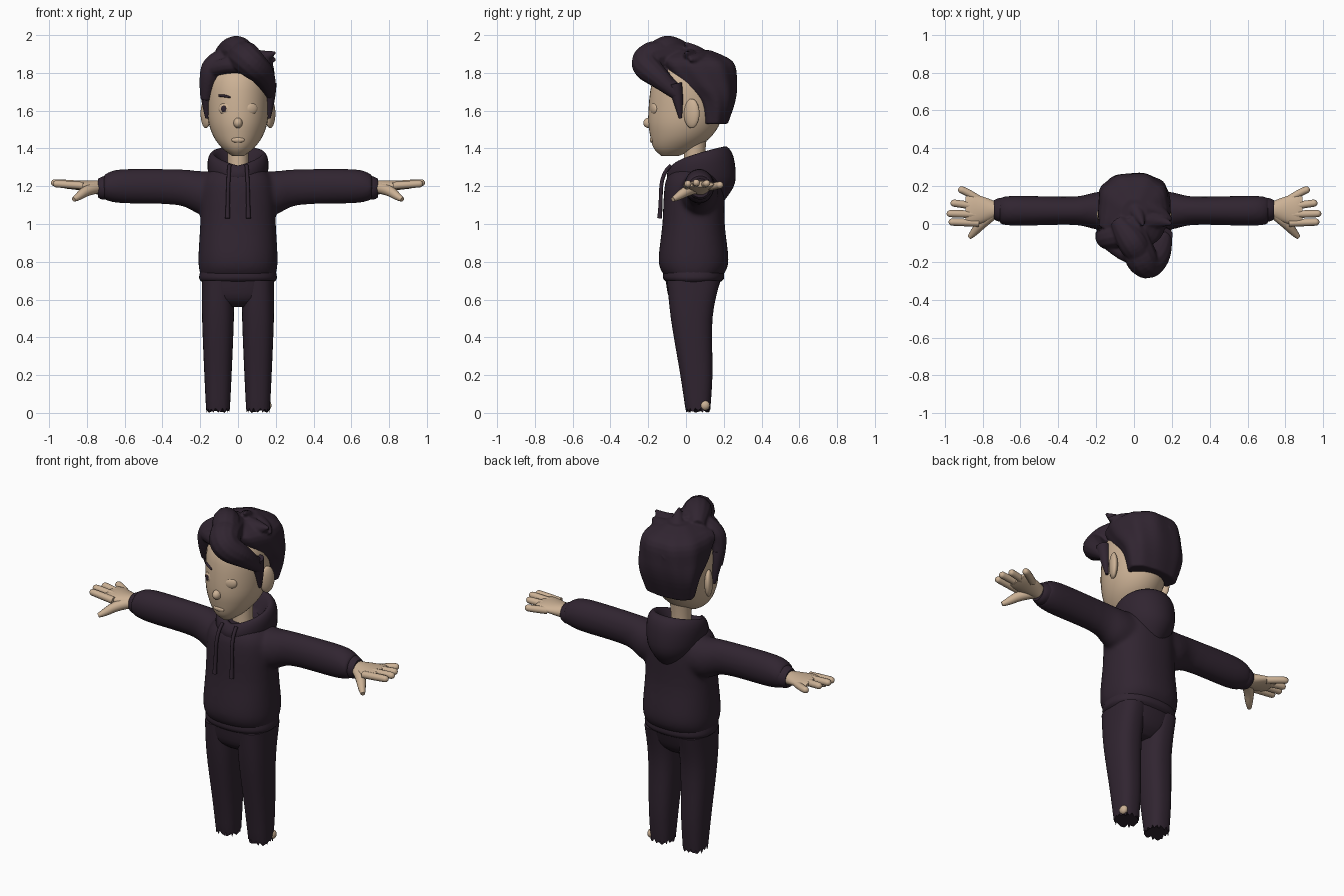
import bpy, bmesh, math
from mathutils import Matrix, Vector

cube = bpy.data.objects.get("Cube")
if cube:
    bpy.data.objects.remove(cube, do_unlink=True)

UNIT = 0.01  # every part is measured in hundredths


def material(name, rgb):
    mat = bpy.data.materials.new(name)
    mat.use_nodes = True
    mat.diffuse_color = (*rgb, 1)
    mat.node_tree.nodes["Principled BSDF"].inputs["Base Color"].default_value = (*rgb, 1)
    return mat


DARK = material("dark plum", (0.03, 0.018, 0.03))
SKIN = material("warm skin", (0.6, 0.44, 0.3))


def refine(rings, steps=4):
    """Smooth curve of rings running through the given ones."""
    keys = [Vector(ring) for ring in rings]
    last = len(keys) - 1
    fine = []
    for k in range(last):
        start, end = keys[k], keys[k + 1]
        leave = (end - keys[max(k - 1, 0)]) / 2
        arrive = (keys[min(k + 2, last)] - start) / 2
        for step in range(steps):
            t = step / steps
            bend = leave * (1 - t) - arrive * t + (end - start) * (2 * t - 1)
            fine.append(start.lerp(end, t) + bend * t * (1 - t))
    return fine + [keys[last]]


def loft(bm, rings, along_x=False, side=1, mid=0, segments=40, power=2, ridge=0, hem=0):
    """Skin rings of (position, half width, depth start, depth end, optional rear lift)."""
    loops = []
    for ring in refine(rings):
        position, half, near, far = ring[:4]
        lift = ring[4] if len(ring) > 4 else 0
        loop = []
        for i in range(segments):
            angle = math.tau * i / segments
            c, s = math.cos(angle), math.sin(angle)
            grow = 1 + ridge * math.sin(9 * angle + position / 12)
            a = mid + half * grow * math.copysign(abs(c) ** (2 / power), c)
            b = (near + far) / 2 + (far - near) / 2 * grow * math.copysign(abs(s) ** (2 / power), s)
            h = position + lift * ((1 + s) / 2) ** 0.6
            if not loops:
                h += hem * (1 + math.sin(i * 2.3))
            co = Vector((side * h, a, b) if along_x else (a, b, h))
            loop.append(bm.verts.new(co * UNIT))
        loops.append(loop)
    for low, high in zip(loops, loops[1:]):
        for i in range(segments):
            bm.faces.new((low[i - 1], low[i], high[i], high[i - 1]))
    bm.faces.new(loops[0])
    bm.faces.new(loops[-1])


def select(objects, active):
    bpy.ops.object.select_all(action="DESELECT")
    for ob in objects:
        ob.select_set(True)
    bpy.context.view_layer.objects.active = active


def polish(ob, mirror):
    select([ob], ob)
    bpy.ops.object.shade_smooth_by_angle(angle=math.radians(50))
    if mirror:
        ob.modifiers.new("Mirror", "MIRROR")
    return ob


def finish(name, bm, mat, mirror=False):
    bmesh.ops.recalc_face_normals(bm, faces=bm.faces)
    mesh = bpy.data.meshes.new(name)
    bm.to_mesh(mesh)
    bm.free()
    mesh.materials.append(mat)
    ob = bpy.data.objects.new(name, mesh)
    bpy.context.collection.objects.link(ob)
    return polish(ob, mirror)


def lofted(name, mat, rings, mirror=False, **options):
    bm = bmesh.new()
    loft(bm, rings, **options)
    return finish(name, bm, mat, mirror)


def blob(name, mat, centre, size, mirror=False, turn=0):
    bm = bmesh.new()
    bmesh.ops.create_uvsphere(bm, u_segments=24, v_segments=14, radius=UNIT)
    place = Matrix.Translation(Vector(centre) * UNIT)
    bm.transform(place @ Matrix.Rotation(math.radians(turn), 4, "Z") @ Matrix.Diagonal((*size, 1)))
    return finish(name, bm, mat, mirror)


def tube(name, mat, points, mirror=False):
    """Tapered tube guided by points of (x, y, z, radius)."""
    curve = bpy.data.curves.new(name, "CURVE")
    curve.dimensions = "3D"
    curve.bevel_depth = UNIT
    curve.use_fill_caps = True
    spline = curve.splines.new("NURBS")
    spline.points.add(len(points) - 1)
    for point, (x, y, z, radius) in zip(spline.points, points):
        point.co = (x * UNIT, y * UNIT, z * UNIT, 1)
        point.radius = radius
    spline.order_u = 3
    spline.use_endpoint_u = True
    spline.resolution_u = 6
    curve.materials.append(mat)
    ob = bpy.data.objects.new(name, curve)
    bpy.context.collection.objects.link(ob)
    select([ob], ob)
    bpy.ops.object.convert(target="MESH")
    return polish(bpy.context.object, mirror)


def fuse(ob, voxel, rounds):
    remesh = ob.modifiers.new("Fuse", "REMESH")
    remesh.mode = "VOXEL"
    remesh.voxel_size = voxel * UNIT
    remesh.use_smooth_shade = True
    soften = ob.modifiers.new("Soften", "SMOOTH")
    soften.iterations = rounds


# Hoodie body fused with both sleeves
body = bmesh.new()
loft(body, [(72, 19.5, -11, 19), (80, 21, -14.5, 22.5), (100, 20, -12.5, 20.5),
            (122, 19, -11, 20), (130, 12, -6, 16)], power=2.3)
for side in (1, -1):
    loft(body, [(0, 11, 106, 128), (19, 10, 105, 128), (32, 7.5, 110, 129),
                (62, 8, 111, 129), (71, 7, 113, 126)], along_x=True, side=side, mid=7)
fuse(finish("hoodie", body, DARK), 1.2, 8)

# Waistband and cuffs
lofted("waistband", DARK, [(68.5, 18, -9, 17), (71, 20.5, -12, 20), (75, 20, -12, 20)], power=2.3)
lofted("cuff", DARK, [(69, 6.5, 113, 126), (72, 6, 113, 125), (74, 5, 114, 124)],
       mirror=True, along_x=True, mid=7.5)

# Hood, low in front and tall behind, folding into the neck
lofted("hood", DARK, [(117, 10, -7, 20, -5), (125, 15, -10, 26, -3), (129, 16, -9, 25, 7),
                      (131, 13, -6, 20, 10), (127, 8, -1, 14, 4)])
tube("drawstring", DARK, [(4.5, -8, 131, 1), (5, -13, 127, 1), (5.5, -13.5, 108, 1), (5.5, -14, 103, 1.3)],
     mirror=True)

# Trousers with ragged hems
lofted("trouser_leg", DARK, [(0, 6.2, 0, 12.7), (20, 7.2, -3, 14), (50, 8.4, -8, 14), (70, 8.5, -10, 18)],
       mirror=True, mid=10.6, power=2.5, hem=1.3)
lofted("trouser_seat", DARK, [(56, 8, -4, 10), (61, 17, -9, 15), (72, 19, -11, 19)], power=2.5)
blob("ankle_patch", SKIN, (15.7, 10, 4), (2, 2.6, 2.6))

# Hands
lofted("palm", SKIN, [(72, 4, 115, 123), (80, 7, 117, 123), (86, 8, 118.5, 123), (89, 7, 119.5, 122.5)],
       mirror=True, along_x=True, mid=7.5, segments=24)
for label, root, end, tip in (("index", 0.5, 1, 98), ("middle", 5, 5.5, 99),
                              ("ring", 9, 11, 97), ("little", 13, 18, 93)):
    height = 122 - abs(end - 7) / 8
    tube(label + "_finger", SKIN, [(82, root, height - 1, 2), (tip - 3, end, height, 2),
                                   (tip - 0.5, end, height, 1.7), (tip, end, height, 0.3)], mirror=True)
tube("thumb", SKIN, [(75, 5, 119, 3), (80, 1, 118, 3), (85, -5, 114, 2), (87, -7, 113, 1.2)], mirror=True)

# Neck and head
lofted("neck", SKIN, [(124, 6, -1.5, 11), (134, 5.5, -1, 10), (146, 6, -1, 11)])
lofted("head", SKIN, [(136, 3, -13, -4), (140, 8.3, -17, 5), (147, 13.3, -19, 14), (157, 16, -20, 19),
                      (175, 16.2, -18, 20), (184, 12, -12, 15)])
blob("nose", SKIN, (0, -19.5, 153.5), (2.4, 3.1, 2.8))
blob("lips", SKIN, (0, -18, 144.5), (3.5, 1.2, 1.5))
blob("eyelid", SKIN, (7, -17, 161), (3.6, 1.4, 3), mirror=True, turn=22)
blob("ear", SKIN, (17, 3, 158.5), (2.2, 4.5, 7.8), mirror=True, turn=-26)

# Painted eye and brow
blob("eye_mark", DARK, (-7.6, -18.2, 161), (1.5, 0.4, 1.7), turn=-22)
tube("eyebrow", DARK, [(-10, -15.5, 168, 0.6), (-7, -17.8, 168, 0.9), (-4, -19, 167, 0.4)])

# Hair: ridged cap fused with swept locks
cap = lofted("hair", DARK, [(153, 15, 8, 22), (165, 18, 5, 26), (175, 19, -6, 27), (186, 17.5, -13, 25),
                            (192, 7, -7, 13)], segments=72, power=2.3, ridge=0.018)
front_locks = {
    "quiff": [(-2, 2, 187, 7), (2, -15, 190, 9), (7, -23, 185, 8), (15, -15, 178, 6), (17, -4, 168, 3)],
    "top_roll": [(-9, 2, 190, 4), (-4, -5, 192, 7.5), (2, -14, 192, 8), (7, -23, 184, 4)],
    "right_sweep": [(-2, -5, 188, 7), (-12, -7, 185, 7), (-16, -8, 178, 5), (-17, -5, 166, 3)],
    "fringe": [(-13, -10, 182, 4), (-4, -17, 185, 4.5), (8, -18, 183, 4.5), (17, -6, 172, 3)],
}
crown_locks = {
    "side_flick": [(6, 2, 187, 6), (14, 2, 188, 4), (20, 0, 191, 0.6)],
    "low_flick": [(6, 9, 186, 6), (15, 6, 187, 4), (20, 2, 187, 0.6)],
    "top_flick": [(0, 8, 187, 6), (3, 4, 193, 3), (5, -1, 196, 0.6)],
    "right_lobe": [(-14, -2, 183, 5), (-10, 12, 186, 7), (-2, 24, 177, 4)],
    "left_lobe": [(8, 6, 185, 6), (9, 16, 186, 6), (4, 24, 175, 3)],
}
locks = [tube(name, DARK, points) for name, points in (front_locks | crown_locks).items()]
select(locks + [cap], cap)
bpy.ops.object.join()
fuse(cap, 0.7, 2)
tube("sideburn", DARK, [(16.5, -6, 174, 4), (17, -4, 166, 3), (16.5, -3, 156, 0.8)], mirror=True)
